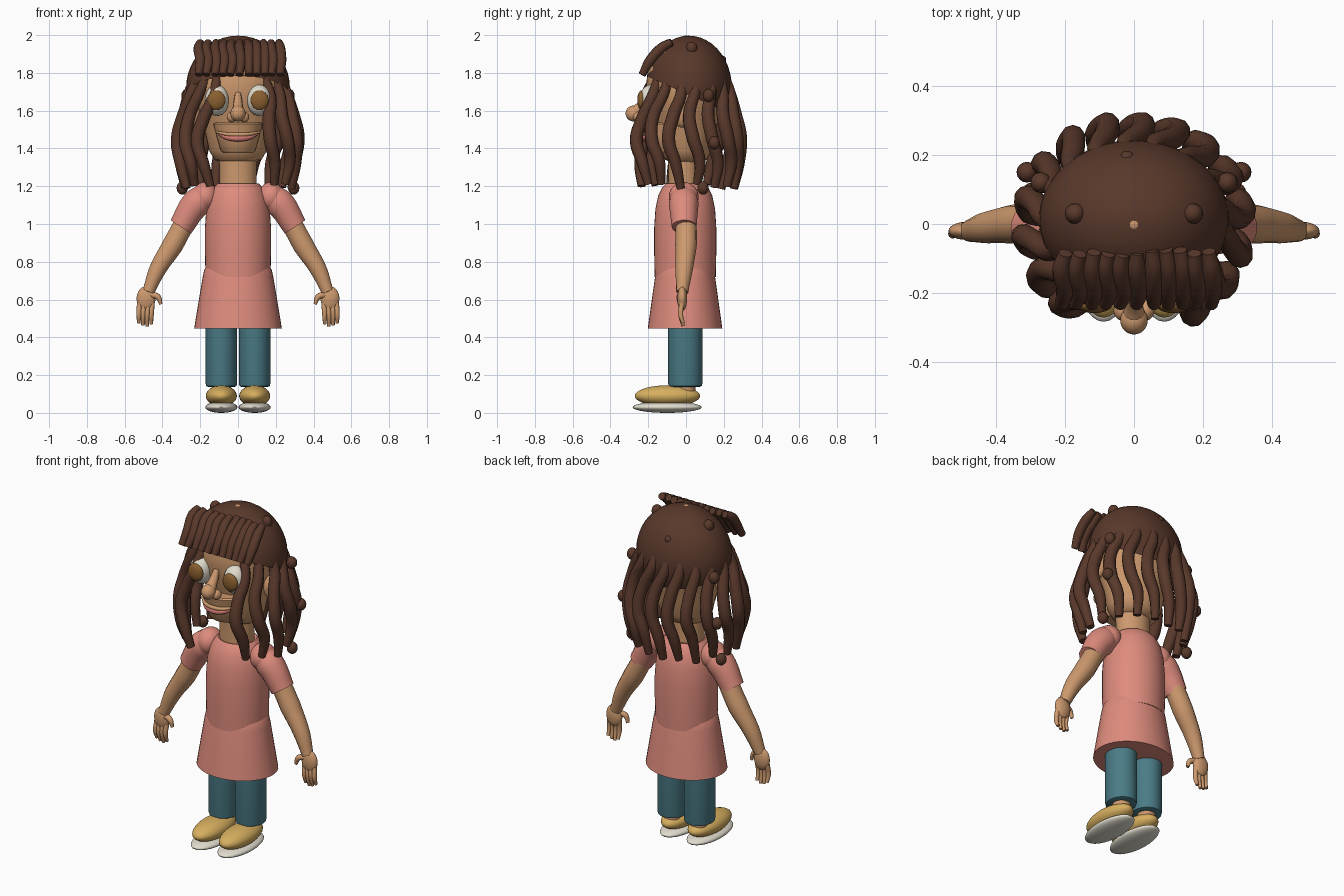
import bpy, bmesh, math, random
from mathutils import Vector

random.seed(4)
if "Cube" in bpy.data.objects:
    bpy.data.objects.remove(bpy.data.objects["Cube"])


def material(name, rgb):
    m = bpy.data.materials.new(name)
    m.use_nodes = True
    m.diffuse_color = (*rgb, 1)
    m.node_tree.nodes["Principled BSDF"].inputs["Base Color"].default_value = (*rgb, 1)
    return m


SKIN = material("skin", (0.61, 0.32, 0.155))
HAIR = material("brown hair", (0.10, 0.04, 0.024))
PINK = material("pink cloth", (0.73, 0.26, 0.205))
TEAL = material("teal cloth", (0.07, 0.20, 0.24))
YELLOW = material("yellow shoe", (0.68, 0.43, 0.115))
WHITE = material("off white", (0.76, 0.72, 0.62))
IRIS = material("brown iris", (0.25, 0.115, 0.03))
LIP = material("lip", (0.62, 0.19, 0.16))


def finish(name, mesh, mat, angle=50):
    mesh.materials.clear()
    mesh.materials.append(mat)
    ob = bpy.data.objects.new(name, mesh)
    bpy.context.collection.objects.link(ob)
    bpy.ops.object.select_all(action='DESELECT')
    ob.select_set(True)
    bpy.context.view_layer.objects.active = ob
    bpy.ops.object.shade_smooth_by_angle(angle=math.radians(angle))
    return ob


def ball(name, centre, size, mat, cut=None, segs=24):
    """Ellipsoid, optionally keeping only the side a plane normal points to."""
    bm = bmesh.new()
    bmesh.ops.create_uvsphere(bm, u_segments=segs, v_segments=segs // 2 + 2, radius=1)
    for v in bm.verts:
        v.co = Vector(a * b + c for a, b, c in zip(v.co, size, centre))
    if cut:
        bmesh.ops.bisect_plane(bm, geom=bm.verts[:] + bm.edges[:] + bm.faces[:],
                               plane_co=cut[0], plane_no=cut[1], clear_inner=True)
    me = bpy.data.meshes.new(name)
    bm.to_mesh(me)
    bm.free()
    return finish(name, me, mat)


def lathe(name, profile, mat, centre=(0, 0), squash=1.0, segs=40, angle=50):
    """Capped stack of elliptical rings from (radius, height) pairs."""
    bm = bmesh.new()
    rings = []
    for r, z in profile:
        rings.append([bm.verts.new((centre[0] + r * math.cos(t), centre[1] + r * squash * math.sin(t), z))
                      for t in (2 * math.pi * i / segs for i in range(segs))])
    for a, b in zip(rings, rings[1:]):
        for i in range(segs):
            j = (i + 1) % segs
            bm.faces.new((a[i], a[j], b[j], b[i]))
    bm.faces.new(rings[0])
    bm.faces.new(rings[-1])
    bmesh.ops.recalc_face_normals(bm, faces=bm.faces)
    me = bpy.data.meshes.new(name)
    bm.to_mesh(me)
    bm.free()
    return finish(name, me, mat, angle)


def tube(name, points, radii, mat, detail=3):
    """Smooth tapered tube through the points."""
    cu = bpy.data.curves.new(name, 'CURVE')
    cu.dimensions = '3D'
    cu.bevel_depth = 1
    cu.bevel_resolution = detail
    cu.resolution_u = 6
    cu.use_fill_caps = True
    sp = cu.splines.new('BEZIER')
    sp.bezier_points.add(len(points) - 1)
    for bp, p, r in zip(sp.bezier_points, points, radii):
        bp.co, bp.radius = p, r
        bp.handle_left_type = bp.handle_right_type = 'AUTO'
    tmp = bpy.data.objects.new(name + "_path", cu)
    me = bpy.data.meshes.new_from_object(tmp)
    bpy.data.objects.remove(tmp)
    return finish(name, me, mat)


# Head and neck
lathe("head", [(0.07, 1.32), (0.125, 1.34), (0.153, 1.39), (0.172, 1.48), (0.2, 1.57), (0.228, 1.65),
               (0.24, 1.73), (0.23, 1.82), (0.18, 1.91), (0.1, 1.965), (0.02, 1.985)], SKIN, squash=0.88)
lathe("neck", [(0.1, 1.16), (0.098, 1.3), (0.105, 1.4)], SKIN, centre=(0, -0.01), squash=0.85)
lathe("muzzle", [(0.075, 1.375), (0.092, 1.39), (0.115, 1.47), (0.13, 1.53), (0.12, 1.537)], SKIN,
      centre=(0, -0.123), squash=0.88, angle=35)
ball("crown_dot", (0, 0, 1.983), (0.022, 0.022, 0.015), SKIN)

# Face
tube("nose_bridge", [(0, -0.2, 1.69), (0, -0.235, 1.63), (0, -0.27, 1.59)], [0.016, 0.026, 0.034], SKIN)
ball("nose_tip", (0, -0.278, 1.585), (0.04, 0.042, 0.042), SKIN)
for side, tag in ((1, "left"), (-1, "right")):
    ball(tag + "_nostril", (side * 0.033, -0.25, 1.566), (0.026, 0.03, 0.028), SKIN)
    ball(tag + "_eye", (side * 0.112, -0.183, 1.655), (0.064, 0.066, 0.083), WHITE)
    ball(tag + "_iris", (side * 0.114, -0.236, 1.655), (0.048, 0.022, 0.052), IRIS)
    ball(tag + "_ear", (side * 0.235, -0.02, 1.58), (0.04, 0.05, 0.07), SKIN)
tube("upper_lip", [(-0.115, -0.175, 1.487), (-0.06, -0.219, 1.476), (0, -0.232, 1.473),
                   (0.06, -0.219, 1.476), (0.115, -0.175, 1.487)], [0.006, 0.01, 0.011, 0.01, 0.006], SKIN)
tube("lower_lip", [(-0.1, -0.186, 1.474), (-0.055, -0.217, 1.458), (0, -0.23, 1.453),
                   (0.055, -0.217, 1.458), (0.1, -0.186, 1.474)], [0.006, 0.014, 0.017, 0.014, 0.006], LIP)

# Hair cap, cut lower at the back than over the forehead
ball("hair_cap", (0, 0.015, 1.72), (0.275, 0.228, 0.277), HAIR, cut=((0, 0, 1.69), (0, 0.45, 1)), segs=40)

# Fringe
for i in range(11):
    x = -0.205 + 0.0428 * i
    j = random.uniform(-0.008, 0.008)
    tube(f"fringe_{i}", [(x * 0.97, -0.08 + j, 1.962), (x + j, -0.13, 1.932),
                         (x + 0.006, -0.19, 1.866), (x + j, -0.232, 1.79)],
         [0.02, 0.027, 0.027, 0.02], HAIR)

# Hanging locks around the sides and back
COUNT = 15
for i in range(COUNT):
    turn = math.radians(38 + 284 * i / (COUNT - 1))
    out = Vector((math.sin(turn), -math.cos(turn), 0))
    along = Vector((math.cos(turn), math.sin(turn), 0))
    start = 1.83 - 0.05 * max(0, math.cos(turn))
    phase = random.uniform(0.4, 1.4)
    pts = []
    for k, reach in enumerate((0.185, 0.237, 0.272, 0.298, 0.288, 0.262)):
        z = start + (1.195 + random.uniform(-0.01, 0.02) - start) * k / 5
        wide = 1 + 0.08 * abs(out.x) - 0.03 * max(0, out.y)
        sway = 0.03 * math.sin(k * 1.5 + phase)
        p = out * reach * wide + along * sway
        pts.append((p.x, p.y, z))
    tube(f"lock_{i}", pts, [0.022, 0.03, 0.034, 0.035, 0.031, 0.022], HAIR)

# Hair beads
beads = [(0.17, 0.03, 1.93), (0.31, 0.15, 1.43), (0.295, 0.09, 1.19), (0.27, 0.12, 1.68)]
for n, (x, y, z) in enumerate(beads):
    for side in (1, -1):
        ball(f"hair_bead_{n}_{'left' if side > 0 else 'right'}", (side * x, y, z), (0.03, 0.03, 0.035), HAIR, segs=16)
ball("hair_bead_back", (-0.02, 0.19, 1.87), (0.022, 0.022, 0.022), HAIR, segs=16)

# Shirt and flared skirt, closed underneath
lathe("shirt", [(0.172, 0.72), (0.175, 0.85), (0.175, 0.98), (0.168, 1.08), (0.152, 1.15),
                (0.128, 1.195), (0.108, 1.215), (0.095, 1.21)], PINK, centre=(0, -0.004), squash=0.94)
lathe("skirt", [(0.17, 0.772), (0.178, 0.76), (0.187, 0.72), (0.207, 0.6), (0.232, 0.448)], PINK,
      centre=(0, -0.005), squash=0.85, angle=40)

for side, tag in ((1, "left"), (-1, "right")):
    def at(x, y, z):
        return (side * x, y, z)

    # Sleeve and arm
    tube(tag + "_sleeve", [at(0.16, -0.012, 1.15), at(0.22, -0.012, 1.11), at(0.302, -0.01, 0.985)],
         [0.07, 0.079, 0.066], PINK, 5)
    ball(tag + "_shoulder", at(0.175, -0.012, 1.145), (0.07, 0.079, 0.077), PINK)
    tube(tag + "_arm", [at(0.26, 0, 1.05), at(0.345, 0.0, 0.89), at(0.425, -0.01, 0.76), at(0.475, -0.02, 0.64)],
         [0.055, 0.057, 0.046, 0.032], SKIN, 5)
    # Hand
    ball(tag + "_palm", at(0.487, -0.02, 0.605), (0.05, 0.026, 0.065), SKIN)
    for f in range(4):
        x = 0.455 + 0.022 * f
        drop = 0.455 + 0.012 * abs(f - 1.3)
        tube(f"{tag}_finger_{f}", [at(x, -0.022, 0.58), at(x + 0.004, -0.028, 0.52), at(x + 0.004, -0.015, drop)],
             [0.014, 0.0135, 0.009], SKIN)
    tube(tag + "_thumb", [at(0.46, -0.025, 0.625), at(0.425, -0.035, 0.615), at(0.408, -0.035, 0.575)],
         [0.017, 0.016, 0.009], SKIN)
    # Trouser leg, ankle and shoe
    lathe(tag + "_trouser", [(0.07, 0.138), (0.08, 0.142), (0.083, 0.155), (0.083, 0.7)], TEAL,
          centre=(side * 0.088, -0.004), squash=1.09)
    lathe(tag + "_ankle", [(0.05, 0.07), (0.05, 0.2)], SKIN, centre=(side * 0.088, 0.0))
    ball(tag + "_shoe", at(0.088, -0.098, 0.09), (0.082, 0.173, 0.056), YELLOW, segs=32)
    ball(tag + "_sole", at(0.088, -0.1, 0.03), (0.085, 0.183, 0.03), WHITE, segs=32)
